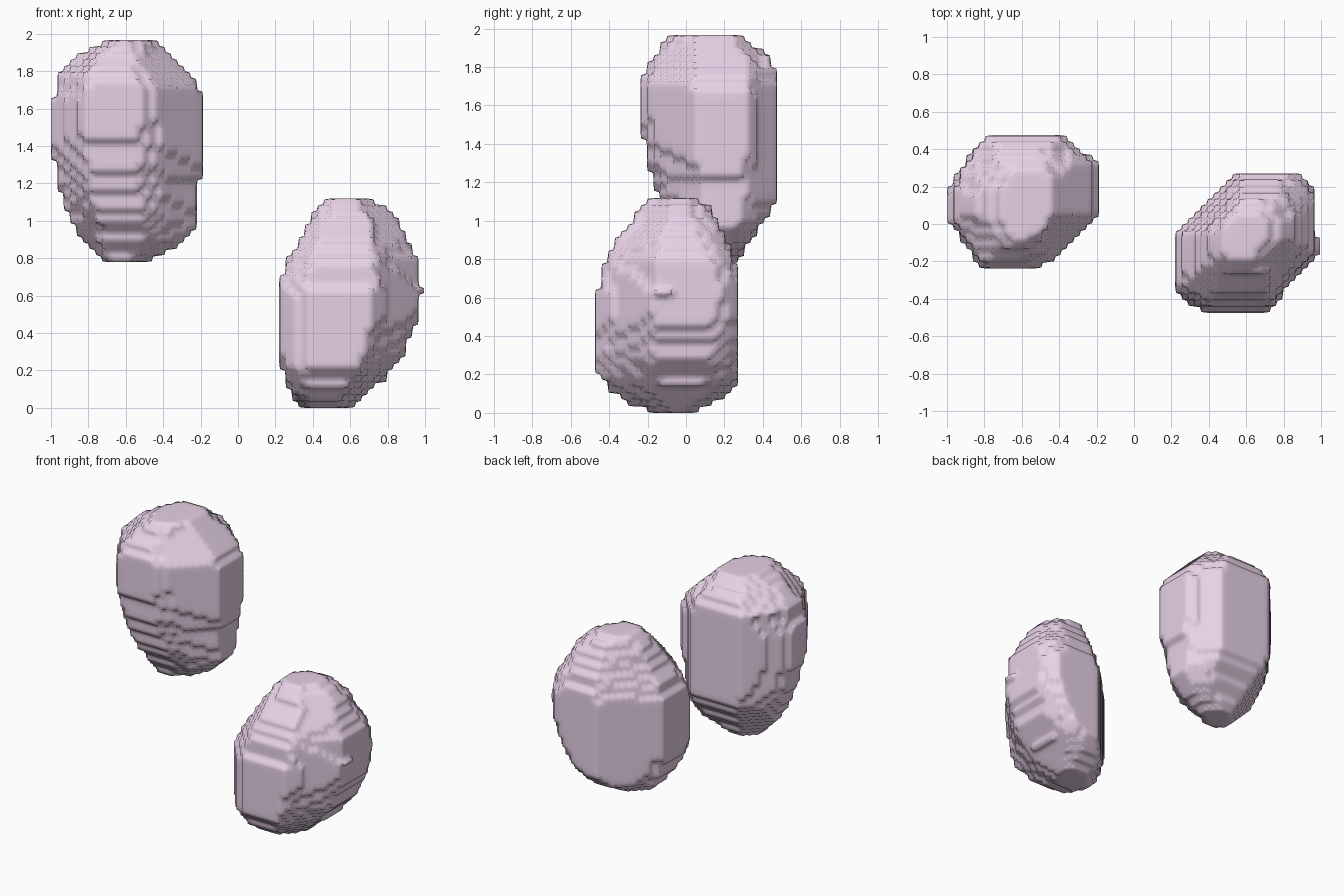
import bpy, bmesh
from mathutils import Vector

if "Cube" in bpy.data.objects:
    bpy.data.objects.remove(bpy.data.objects["Cube"])

H = 2 / 59  # terrace step


def section(levels, z):
    """Interpolate (xmin, xmax, ymin, ymax) at height z."""
    for a, b in zip(levels, levels[1:]):
        if a[0] <= z <= b[0]:
            t = (z - a[0]) / (b[0] - a[0])
            return [p + (q - p) * t for p, q in zip(a[1:], b[1:])]
    return None


def inside(poly, u, v):
    hit = False
    for (x1, y1), (x2, y2) in zip(poly, poly[1:] + poly[:1]):
        if (y1 > v) != (y2 > v) and u < x1 + (v - y1) * (x2 - x1) / (y2 - y1):
            hit = not hit
    return hit


def terraced_lump(name, outline, levels, cuts=(), bumps=()):
    # plan outline normalised to a unit square, stretched to each level's extents
    xs, ys = [p[0] for p in outline], [p[1] for p in outline]
    x0, y0, w, d = min(xs), min(ys), max(xs) - min(xs), max(ys) - min(ys)
    unit = [((x - x0) / w, (y - y0) / d) for x, y in outline]
    zlo, zhi = levels[0][0], levels[-1][0]
    cells = set(bumps)
    for k in range(58):
        z = (k + .5) * H
        s = section(levels, z)
        if not s:
            continue
        # sections get rounder towards both ends
        power = 5.5 - 2.7 * abs(2 * (z - zlo) / (zhi - zlo) - 1)
        for i in range(-30, 30):
            for j in range(-15, 15):
                p = Vector((i + 1, j + .5, k + .5)) * H
                u = (p.x - s[0]) / (s[1] - s[0])
                v = (p.y - s[2]) / (s[3] - s[2])
                if (inside(unit, u, v) and inside(outline, p.x, p.y)
                        and abs(2 * u - 1) ** power + abs(2 * v - 1) ** power < 1.08
                        and all(p.dot(Vector(n)) < lim for n, lim in cuts)):
                    cells.add((i, j, k))

    # exposed cell faces become the stepped skin
    bm = bmesh.new()
    verts = {}
    for c in sorted(cells):
        for ax in range(3):
            for side in (0, 1):
                n = list(c)
                n[ax] += 2 * side - 1
                if tuple(n) in cells:
                    continue
                ring = []
                for a, b in ((0, 0), (1, 0), (1, 1), (0, 1)):
                    p = list(c)
                    p[ax] += side
                    p[(ax + 1) % 3] += a
                    p[(ax + 2) % 3] += b
                    p = tuple(p)
                    if p not in verts:
                        verts[p] = bm.verts.new(((p[0] + .5) * H, p[1] * H, p[2] * H))
                    ring.append(verts[p])
                bm.faces.new(ring if side else ring[::-1])

    # soften step edges slightly
    bmesh.ops.smooth_vert(bm, verts=bm.verts, factor=0.5, use_axis_x=True,
                          use_axis_y=True, use_axis_z=True)
    for f in bm.faces:
        f.smooth = True
    me = bpy.data.meshes.new(name)
    bm.to_mesh(me)
    bm.free()
    ob = bpy.data.objects.new(name, me)
    bpy.context.collection.objects.link(ob)
    mat = bpy.data.materials.get("pale_mauve") or bpy.data.materials.new("pale_mauve")
    mat.diffuse_color = (0.80, 0.64, 0.79, 1)
    mat.use_nodes = True
    mat.node_tree.nodes["Principled BSDF"].inputs["Base Color"].default_value = mat.diffuse_color
    me.materials.append(mat)
    return ob


# upper left lump, right-hand corners sloping in towards the bottom
terraced_lump(
    "upper_lump",
    [(-.8, .475), (-.36, .475), (-.29, .4), (-.185, .33), (-.185, .04), (-.25, -.03),
     (-.33, -.1), (-.4, -.17), (-.53, -.24), (-.82, -.24), (-.9, -.12),
     (-1, .02), (-1, .17), (-.95, .27), (-.87, .38)],
    [(.78, -.73, -.5, .05, .24), (.83, -.77, -.39, .02, .29), (.9, -.83, -.27, -.03, .34),
     (1.0, -.89, -.22, -.09, .41), (1.1, -.93, -.215, -.14, .475), (1.2, -.96, -.21, -.17, .475),
     (1.32, -.985, -.185, -.2, .475), (1.45, -1, -.185, -.23, .475), (1.6, -1, -.185, -.24, .475),
     (1.72, -.97, -.21, -.24, .475), (1.78, -.965, -.26, -.21, .475), (1.85, -.88, -.32, -.17, .43),
     (1.9, -.83, -.38, -.14, .37), (1.97, -.71, -.42, -.07, .28)],
    cuts=[((.095, -.093, -.0775), -.105), ((.19, .18, -.0315), -.022)])

# lower right lump, with a tiny knob on its right side
terraced_lump(
    "lower_lump",
    [(.55, .275), (.87, .275), (.93, .22), (.97, .15), (.97, -.17), (.89, -.27), (.81, -.36),
     (.73, -.475), (.37, -.475), (.29, -.42), (.22, -.36), (.22, -.06), (.29, 0),
     (.35, .08), (.41, .15), (.48, .22)],
    [(0, .35, .61, -.17, .04), (.05, .3, .66, -.3, .15), (.1, .27, .72, -.38, .22),
     (.15, .25, .78, -.42, .26), (.2, .24, .82, -.47, .275), (.28, .22, .88, -.475, .275),
     (.4, .22, .93, -.475, .275), (.5, .22, .965, -.475, .275), (.6, .22, .97, -.47, .275),
     (.68, .22, .97, -.45, .275), (.78, .26, .965, -.42, .25), (.84, .3, .93, -.4, .24),
     (.9, .33, .9, -.36, .21), (1.0, .38, .85, -.28, .17), (1.07, .42, .78, -.23, .12),
     (1.13, .46, .7, -.17, .04)],
    bumps=[(28, j, 18) for j in (-5, -4, -3)])
